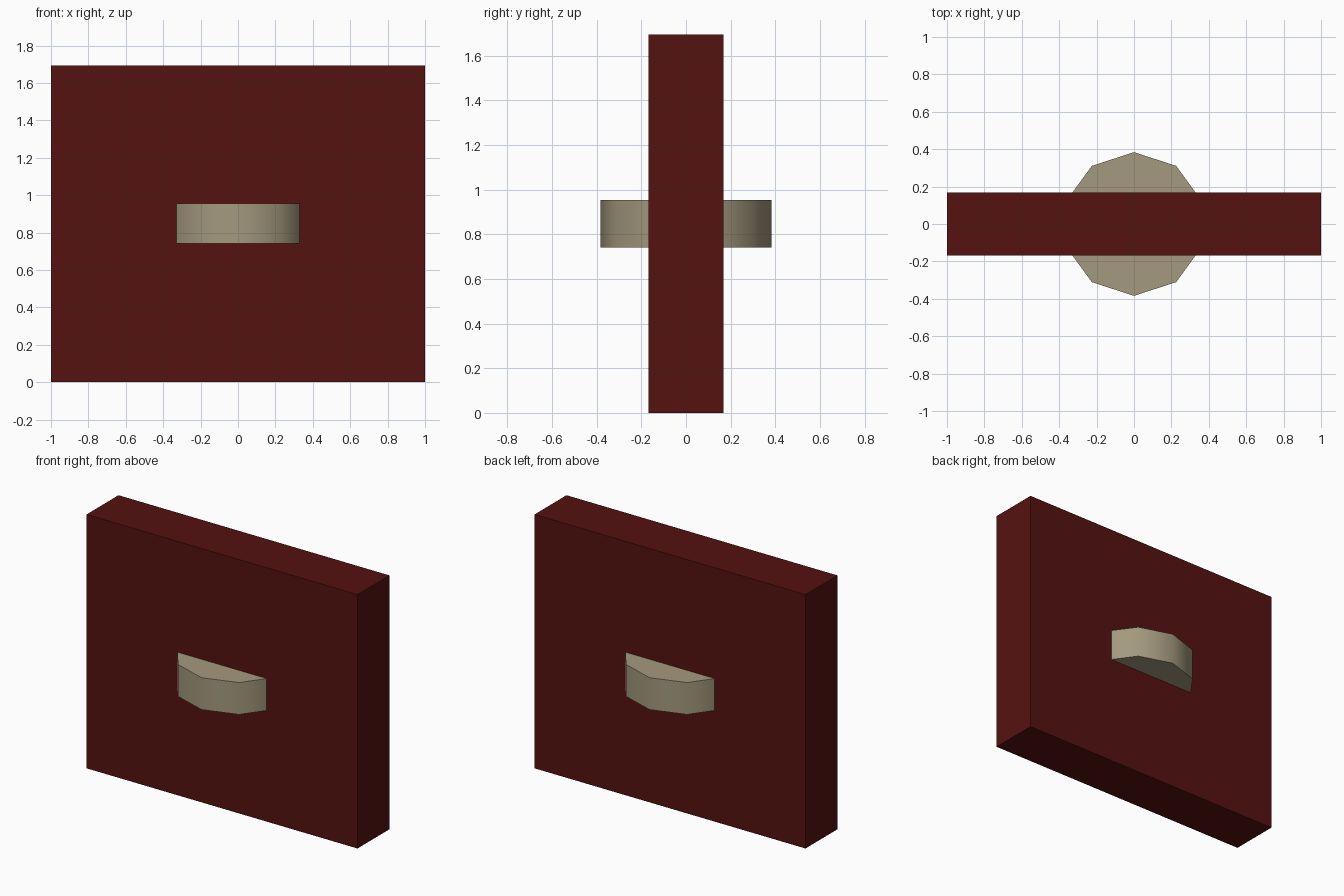
import bpy
import math

if "Cube" in bpy.data.objects:
    bpy.data.objects.remove(bpy.data.objects["Cube"])


def paint(obj, name, rgb):
    mat = bpy.data.materials.new(name)
    mat.diffuse_color = (*rgb, 1.0)
    mat.use_nodes = True
    mat.node_tree.nodes["Principled BSDF"].inputs["Base Color"].default_value = mat.diffuse_color
    obj.data.materials.append(mat)


H = 1.694          # slab height
MID = H / 2

# Upright slab
bpy.ops.mesh.primitive_cube_add(size=1, location=(0, 0, MID))
slab = bpy.context.object
slab.name = "slab"
slab.scale = (2.0, 0.336, H)
bpy.ops.object.transform_apply(location=False, rotation=False, scale=True)
paint(slab, "dark_red", (0.09, 0.006, 0.005))

# Ten-sided disc through the middle, a corner pointing to the front and back
bpy.ops.mesh.primitive_cylinder_add(vertices=10, radius=0.384, depth=0.213,
                                    location=(0, 0, MID + 0.001))
disc = bpy.context.object
disc.name = "disc"
bpy.ops.object.shade_smooth_by_angle(angle=math.radians(40))
paint(disc, "tan", (0.37, 0.32, 0.21))
